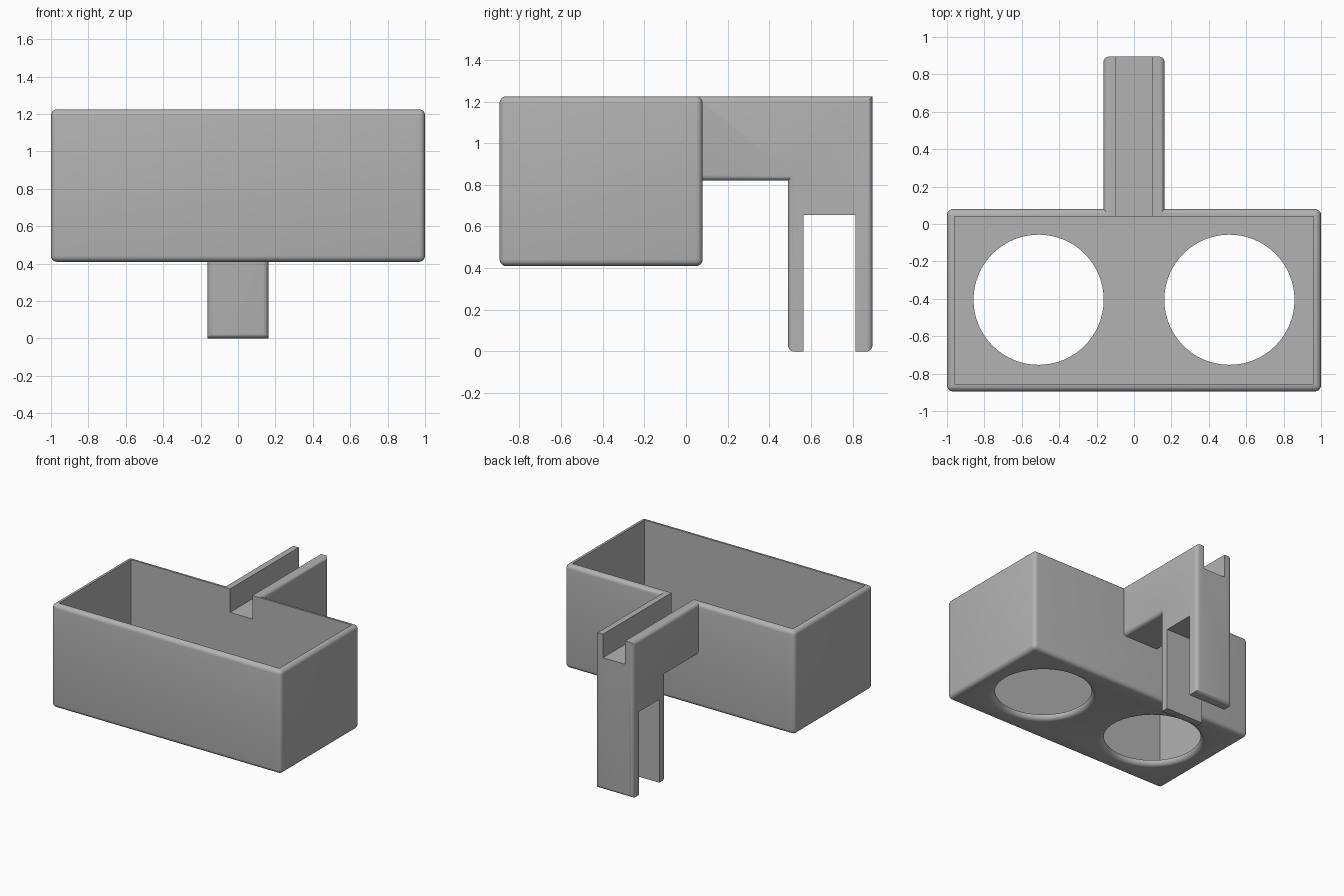
import bpy, bmesh, math
from mathutils import Matrix

cube = bpy.data.objects.get("Cube")
if cube:
    bpy.data.objects.remove(cube, do_unlink=True)

grey = bpy.data.materials.new("plain_grey")
grey.use_nodes = True
GREY = (0.45, 0.45, 0.45, 1)
grey.diffuse_color = GREY
grey.node_tree.nodes["Principled BSDF"].inputs["Base Color"].default_value = GREY


def to_object(name, bm):
    bmesh.ops.recalc_face_normals(bm, faces=bm.faces)
    mesh = bpy.data.meshes.new(name)
    bm.to_mesh(mesh)
    bm.free()
    mesh.materials.append(grey)
    obj = bpy.data.objects.new(name, mesh)
    bpy.context.collection.objects.link(obj)
    return obj


def block(name, x, y, z, round_edges=0):
    """Box between (low, high) pairs, with optional rounded edges."""
    bm = bmesh.new()
    bmesh.ops.create_cube(bm, size=1)
    for v in bm.verts:
        v.co = [r[0] if c < 0 else r[1] for c, r in zip(v.co, (x, y, z))]
    if round_edges:
        bmesh.ops.bevel(bm, geom=bm.edges[:], offset=round_edges, segments=5,
                        profile=0.5, affect='EDGES')
    return to_object(name, bm)


def flared_plug(name, x, y, radius, z, flare):
    """Round cutter that widens in a quarter arc toward the bottom."""
    bm = bmesh.new()
    profile = [(0, z - 0.1), (radius + flare, z - 0.1)]
    for i in range(7):
        a = math.pi / 2 * i / 6
        profile.append((radius + flare * (1 - math.sin(a)), z + flare * (1 - math.cos(a))))
    profile += [(radius, z + 0.2), (0, z + 0.2)]
    verts = [bm.verts.new((x + r, y, h)) for r, h in profile]
    edges = [bm.edges.new(pair) for pair in zip(verts, verts[1:])]
    bmesh.ops.spin(bm, geom=verts + edges, cent=(x, y, 0), axis=(0, 0, 1),
                   angle=math.tau, steps=64)
    bmesh.ops.remove_doubles(bm, verts=bm.verts, dist=0.0005)
    return to_object(name, bm)


def combine(target, other, operation):
    mod = target.modifiers.new(other.name, 'BOOLEAN')
    mod.operation, mod.object, mod.solver = operation, other, 'EXACT'
    bpy.context.view_layer.objects.active = target
    bpy.ops.object.modifier_apply(modifier=mod.name)
    bpy.data.objects.remove(other, do_unlink=True)


# Open tray
TOP, BASE, WALL = 1.225, 0.41, 0.04
FRONT, REAR, BACK = -0.895, 0.08, 0.895
holder = block("tray_with_clip_arm", (-1, 1), (FRONT, REAR), (BASE, TOP), 0.032)

# Clip arm: side profile extruded across x, rounded on its outer edges
HALF, START, LEG, UNDER = 0.163, 0.045, 0.49, 0.82
bm = bmesh.new()
outline = [(START, UNDER), (LEG, UNDER), (LEG, 0), (BACK, 0), (BACK, TOP), (START, TOP)]
side = bm.faces.new([bm.verts.new((-HALF, y, z)) for y, z in outline])
moved = bmesh.ops.extrude_face_region(bm, geom=[side])["geom"]
bmesh.ops.translate(bm, vec=(2 * HALF, 0, 0),
                    verts=[v for v in moved if isinstance(v, bmesh.types.BMVert)])
rounded = []
for e in bm.edges:
    a, b = (v.co for v in e.verts)
    across = abs(a.x - b.x) > 0.1
    bottom = max(a.z, b.z) < 0.01
    inside_tray = max(a.y, b.y) < START + 0.01
    if across == bottom and not inside_tray:
        rounded.append(e)
bmesh.ops.bevel(bm, geom=rounded, offset=0.028, segments=5, profile=0.5, affect='EDGES')
combine(holder, to_object("arm", bm), 'UNION')

# Hollow inside, cable channel and clip slot
combine(holder, block("cavity", (-1 + WALL, 1 - WALL), (FRONT + WALL, REAR - WALL),
                      (BASE + WALL, TOP + 0.2)), 'DIFFERENCE')
combine(holder, block("channel", (-0.097, 0.097), (-0.1, 1.2), (1.04, TOP + 0.2)), 'DIFFERENCE')
combine(holder, block("slot", (-0.4, 0.4), (0.565, 0.815), (-0.2, 0.655)), 'DIFFERENCE')

# Two round openings in the floor
for x in (-0.51, 0.51):
    combine(holder, flared_plug("opening", x, -0.405, 0.348, BASE, 0.036), 'DIFFERENCE')

bpy.ops.object.select_all(action='DESELECT')
holder.select_set(True)
bpy.context.view_layer.objects.active = holder
bpy.ops.object.shade_smooth_by_angle(angle=math.radians(35))
